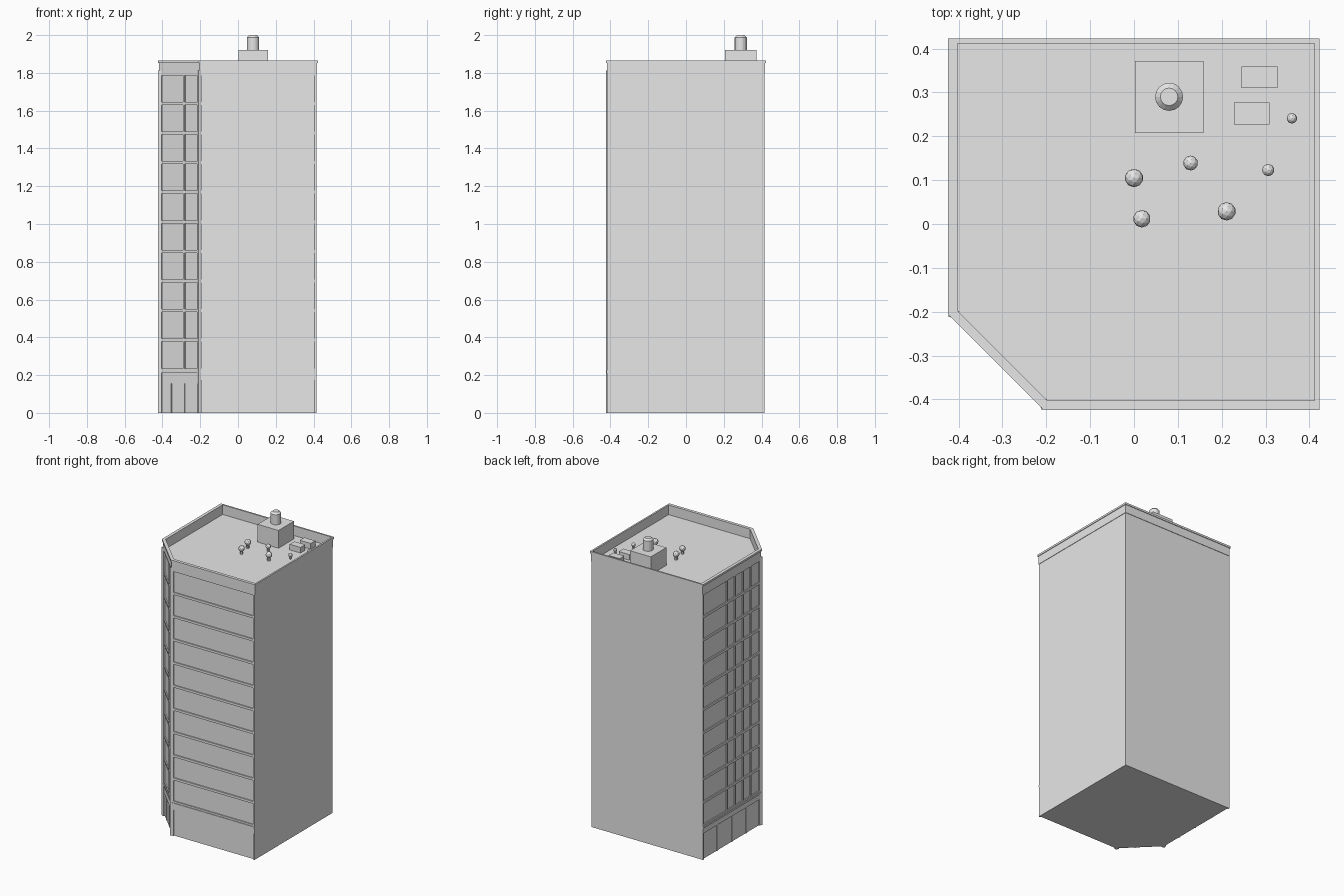
import bpy, bmesh
from math import pi
from mathutils import Matrix, Vector

cube = bpy.data.objects.get("Cube")
if cube:
    bpy.data.objects.remove(cube, do_unlink=True)

concrete = bpy.data.materials.new("light grey concrete")
concrete.use_nodes = True
concrete.diffuse_color = (0.8, 0.8, 0.8, 1)
concrete.node_tree.nodes["Principled BSDF"].inputs["Base Color"].default_value = (0.8, 0.8, 0.8, 1)

ROOF, GROUND_TOP, WINDOWS_TOP, FLOORS = 1.8, 0.22, 1.795, 10
STOREY = (WINDOWS_TOP - GROUND_TOP - 0.008) / FLOORS


def finish(name, bm):
    bmesh.ops.recalc_face_normals(bm, faces=bm.faces)
    mesh = bpy.data.meshes.new(name)
    bm.to_mesh(mesh)
    bm.free()
    mesh.materials.append(concrete)
    obj = bpy.data.objects.new(name, mesh)
    bpy.context.scene.collection.objects.link(obj)
    return obj


def footprint(near, far, cut):
    """Square plan with the front corner sliced along x + y = -cut."""
    return [(near - cut, -near), (far, -near), (far, far), (-near, far), (-near, near - cut)]


def prism(name, plan, z0, z1):
    bm = bmesh.new()
    base = bm.faces.new([bm.verts.new((x, y, z0)) for x, y in plan])
    top = bmesh.ops.extrude_face_region(bm, geom=[base])["geom"]
    bmesh.ops.translate(bm, vec=(0, 0, z1 - z0), verts=[v for v in top if isinstance(v, bmesh.types.BMVert)])
    if not any(f.normal.z and all(v.co.z == z0 for v in f.verts) for f in bm.faces):
        bm.faces.new([v for v in bm.verts if v.co.z == z0])
    return finish(name, bm)


def ring(name, outer, inner, z0, z1):
    bm = bmesh.new()
    loops = [[bm.verts.new((x, y, z)) for x, y in plan]
             for plan, z in ((outer, z0), (outer, z1), (inner, z1), (inner, z0))]
    for a, b in zip(loops, loops[1:] + loops[:1]):
        for i in range(len(a)):
            j = (i + 1) % len(a)
            bm.faces.new((a[i], a[j], b[j], b[i]))
    return finish(name, bm)


def add_box(bm, lo, hi, frame=Matrix()):
    lo, hi = Vector(lo), Vector(hi)
    size = hi - lo
    bmesh.ops.create_cube(bm, size=1, matrix=frame @ Matrix.Translation((lo + hi) / 2)
                          @ Matrix.Diagonal((size.x, size.y, size.z, 1)))


def box(name, lo, hi):
    bm = bmesh.new()
    add_box(bm, lo, hi)
    return finish(name, bm)


def add_drum(bm, x, y, z0, z1, r_bottom, r_top, sides):
    bmesh.ops.create_cone(bm, cap_ends=True, segments=sides, radius1=r_bottom, radius2=r_top,
                          depth=z1 - z0, matrix=Matrix.Translation((x, y, (z0 + z1) / 2)))


def facade(name, start, end, mullions, shop_bars, shop_top):
    """Raised frame of floor bands and mullions on the wall from start to end."""
    start, end = Vector((*start, 0)), Vector((*end, 0))
    along = (end - start).normalized()
    inward = Vector((-along.y, along.x, 0))
    length = (end - start).length
    frame = Matrix.Translation(start) @ Matrix((along, inward, (0, 0, 1))).transposed().to_4x4()
    bm = bmesh.new()

    def bar(u0, u1, z0, z1, proud):
        add_box(bm, (u0, -proud, z0), (u1, 0.005, z1), frame)

    # End posts and floor bands
    bar(0, 0.01, 0, ROOF, 0.008)
    bar(length - 0.01, length, 0, ROOF, 0.008)
    for i in range(FLOORS + 1):
        z = GROUND_TOP + 0.008 + i * STOREY
        bar(0.01, length - 0.01, z - 0.008, z + 0.008, 0.007)
    # Ledge over the ground floor
    bar(0, length, GROUND_TOP - 0.008, GROUND_TOP + 0.004, 0.011)
    # Window mullions, then shopfront bars and lintel
    for u in mullions:
        bar(u - 0.005, u + 0.005, GROUND_TOP, WINDOWS_TOP, 0.006)
    for u in shop_bars:
        bar(u - 0.004, u + 0.004, 0, shop_top, 0.004)
    bar(0.01, length - 0.01, shop_top, GROUND_TOP, 0.005)
    return finish(name, bm)


# Main tower
wall = footprint(0.41, 0.416, 0.61)
prism("tower_body", wall, 0, ROOF)

# Facades on the three glazed sides
front_left, front_right, _, side_back, side_front = wall
facade("front_facade", front_left, front_right, [], [], 0.175)
facade("side_facade", side_back, side_front, [0.265, 0.35, 0.435, 0.515], [0.16, 0.32, 0.47], 0.175)
facade("corner_facade", side_front, front_left, [0.18], [0.08, 0.18], 0.155)

# Slim posts where the cut corner meets the main walls
for name, (x, y) in (("front_corner_post", (-0.205, -0.411)), ("side_corner_post", (-0.411, -0.205))):
    bm = bmesh.new()
    add_box(bm, (-0.01, -0.01, 0), (0.01, 0.01, 1.812),
            Matrix.Translation((x, y, 0)) @ Matrix.Rotation(pi / 8 if x > y else -pi / 8, 4, "Z"))
    finish(name, bm)

# Parapet and its coping
inner = footprint(0.403, 0.412, 0.6)
ring("parapet", footprint(0.418, 0.419, 0.622), inner, ROOF - 0.004, 1.852)
ring("parapet_coping", footprint(0.424, 0.423, 0.63), inner, 1.852, 1.865)

# Rooftop plant room with chimney
box("plant_room", (0.002, 0.207, ROOF), (0.158, 0.372, 1.92))
bm = bmesh.new()
add_drum(bm, 0.08, 0.29, 1.92, 1.988, 0.032, 0.032, 16)
add_drum(bm, 0.08, 0.29, 1.988, 2.0, 0.032, 0.02, 16)
finish("chimney", bm)

# Air handling boxes
box("back_air_unit", (0.245, 0.31, ROOF), (0.327, 0.359, 1.838))
box("front_air_unit", (0.228, 0.227, ROOF), (0.309, 0.277, 1.838))

# Ball-topped roof vents
vents = [(0, 0.105, 0.021), (0.018, 0.012, 0.02), (0.129, 0.139, 0.017),
         (0.211, 0.029, 0.021), (0.306, 0.123, 0.014), (0.36, 0.241, 0.012)]
for i, (x, y, r) in enumerate(vents, 1):
    bm = bmesh.new()
    top = ROOF + 2.8 * r
    add_drum(bm, x, y, ROOF, top - r, r * 0.5, r * 0.5, 8)
    bmesh.ops.create_icosphere(bm, subdivisions=2, radius=r, matrix=Matrix.Translation((x, y, top - r)))
    finish(f"roof_vent_{i}", bm)
